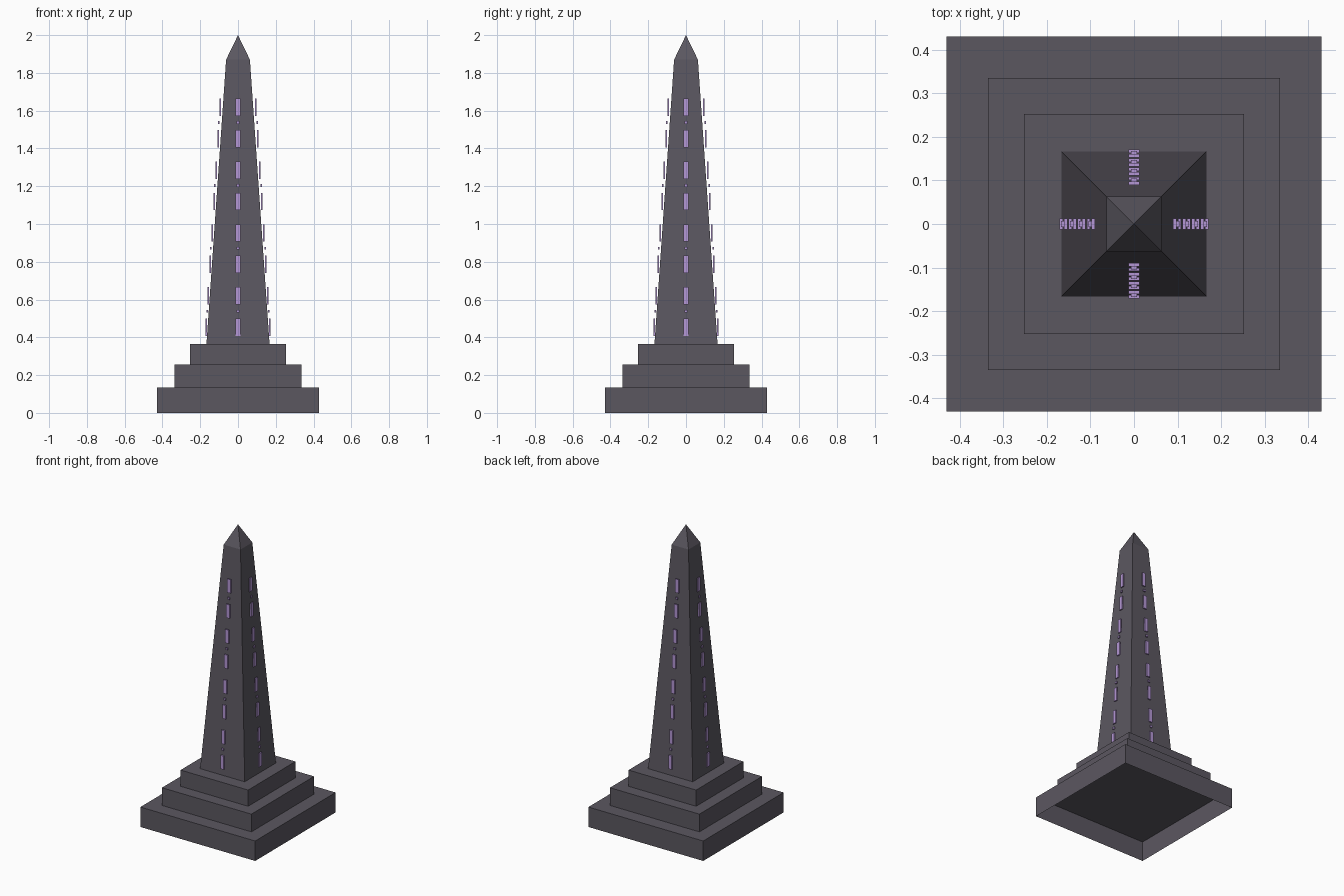
import bpy, bmesh, math
from mathutils import Matrix

if "Cube" in bpy.data.objects:
    bpy.data.objects.remove(bpy.data.objects["Cube"])


def material(name, rgb):
    m = bpy.data.materials.new(name)
    m.diffuse_color = (*rgb, 1.0)
    m.use_nodes = True
    m.node_tree.nodes["Principled BSDF"].inputs["Base Color"].default_value = m.diffuse_color
    return m


STONE = material("dark stone", (0.105, 0.096, 0.118))
GLOW = material("lavender glow", (0.46, 0.31, 0.67))


def finish(bm, name, mat):
    mesh = bpy.data.meshes.new(name)
    bm.to_mesh(mesh)
    bm.free()
    mesh.materials.append(mat)
    ob = bpy.data.objects.new(name, mesh)
    bpy.context.collection.objects.link(ob)
    return ob


def square_tower(name, rings):
    """Stack of square rings (half width, z); top closed, bottom left open."""
    bm = bmesh.new()
    loops = []
    for h, z in rings:
        corners = [(0, 0)] if h == 0 else [(-h, -h), (h, -h), (h, h), (-h, h)]
        loops.append([bm.verts.new((x, y, z)) for x, y in corners])
    for lo, hi in zip(loops, loops[1:]):
        for i in range(4):
            j = (i + 1) % 4
            top = [hi[0]] if len(hi) == 1 else [hi[j], hi[i]]
            bm.faces.new([lo[i], lo[j]] + top)
    if len(loops[-1]) == 4:
        bm.faces.new(loops[-1])
    return finish(bm, name, STONE)


# Stepped base, hollow underneath
square_tower("base_step_lower", [(0.43, 0.0), (0.43, 0.135)])
square_tower("base_step_middle", [(0.335, 0.135), (0.335, 0.255)])
square_tower("base_step_upper", [(0.253, 0.255), (0.253, 0.365)])

# Tapered shaft and pointed cap
square_tower("shaft", [(0.167, 0.365), (0.063, 1.87)])
square_tower("cap", [(0.063, 1.87), (0.0, 2.0)])


# Glowing marks: eight upright bars and four small dots per side,
# floating just off the shaft
def plate(bm, side, dist, z, width, height, thick=0.008):
    mat = (Matrix.Rotation(side * math.pi / 2, 4, 'Z')
           @ Matrix.Translation((0, -dist, z))
           @ Matrix.Diagonal((width, thick, height, 1)))
    bmesh.ops.create_cube(bm, size=1, matrix=mat)


for side, label in enumerate(("front", "right", "back", "left")):
    bars, dots = bmesh.new(), bmesh.new()
    for i in range(8):
        z, dist = 0.453 + i * 0.1665, 0.1675 - i * 0.0105
        plate(bars, side, dist, z, 0.025, 0.092)
        if i % 2 == 0:
            plate(dots, side, dist - 0.0035, z + 0.085, 0.014, 0.014)
    finish(bars, label + "_bars", GLOW)
    finish(dots, label + "_dots", GLOW)
